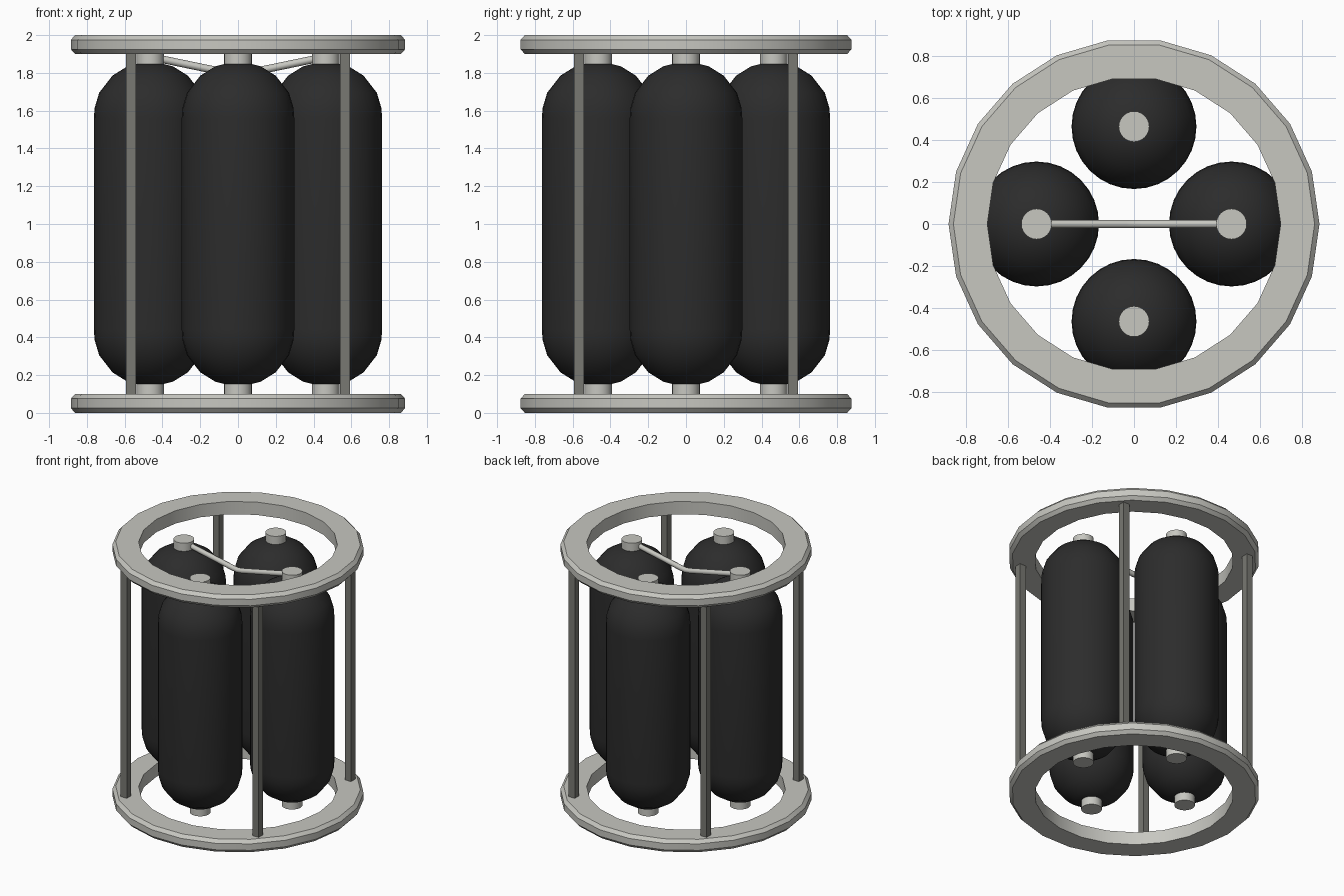
import bpy, bmesh, math

old = bpy.data.objects.get("Cube")
if old:
    bpy.data.objects.remove(old, do_unlink=True)


def material(name, rgb):
    m = bpy.data.materials.new(name)
    m.use_nodes = True
    m.diffuse_color = (*rgb, 1)
    m.node_tree.nodes["Principled BSDF"].inputs["Base Color"].default_value = (*rgb, 1)
    return m


LIGHT = material("light warm grey", (0.57, 0.57, 0.53))
DARK = material("dark warm grey", (0.19, 0.19, 0.17))
BLACK = material("tank black", (0.025, 0.025, 0.025))


def finish(name, bm, mat, loc=(0, 0, 0), smooth=True):
    bmesh.ops.recalc_face_normals(bm, faces=bm.faces[:])
    mesh = bpy.data.meshes.new(name)
    bm.to_mesh(mesh)
    bm.free()
    mesh.materials.append(mat)
    ob = bpy.data.objects.new(name, mesh)
    ob.location = loc
    bpy.context.collection.objects.link(ob)
    if smooth:
        bpy.ops.object.select_all(action='DESELECT')
        ob.select_set(True)
        bpy.context.view_layer.objects.active = ob
        bpy.ops.object.shade_smooth_by_angle(angle=math.radians(35))
    return ob


def lathe(name, profile, sides, mat, loc=(0, 0, 0), closed=False):
    """Revolve (radius, z) points around the vertical axis."""
    bm = bmesh.new()
    verts = [bm.verts.new((r, 0, z)) for r, z in profile]
    pairs = list(zip(verts, verts[1:]))
    if closed:
        pairs.append((verts[-1], verts[0]))
    edges = [bm.edges.new(p) for p in pairs]
    bmesh.ops.spin(bm, geom=verts + edges, axis=(0, 0, 1), cent=(0, 0, 0),
                   angle=math.tau, steps=sides, use_duplicate=False)
    bmesh.ops.remove_doubles(bm, verts=bm.verts[:], dist=0.0005)
    return finish(name, bm, mat, loc)


# End rings, with a chamfered outer rim
rim = [(0.70, 0), (0.862, 0), (0.885, 0.025), (0.885, 0.075), (0.862, 0.1), (0.70, 0.1)]
for name, z in (("bottom_ring", 0), ("top_ring", 1.9)):
    lathe(name, rim, 22, LIGHT, (0, 0, z), closed=True)

# Square posts between the rings
for sx, side in ((-1, "right"), (1, "left")):
    for sy, end in ((-1, "front"), (1, "back")):
        bm = bmesh.new()
        bmesh.ops.create_cube(bm, size=1)
        bmesh.ops.scale(bm, vec=(0.052, 0.052, 1.84), verts=bm.verts[:])
        finish(f"{end}_{side}_post", bm, DARK, (sx * 0.567, sy * 0.567, 1), smooth=False)

# Four round-ended tanks, each with a valve stub at both ends
dome = [(0.298, 0.56), (0.294, 0.615), (0.27, 0.695), (0.2, 0.785), (0.12, 0.835), (0.06, 0.85), (0, 0.852)]
tank = [(r, -z) for r, z in reversed(dome)] + dome
stub = [(0, -0.05), (0.073, -0.05), (0.073, 0.05), (0, 0.05)]
spots = {"right": (-1, 0), "left": (1, 0), "front": (0, -1), "back": (0, 1)}
for side, (dx, dy) in spots.items():
    x, y = dx * 0.465, dy * 0.465
    lathe(f"{side}_tank", tank, 32, BLACK, (x, y, 1))
    lathe(f"{side}_top_stub", stub, 24, LIGHT, (x, y, 1.86))
    lathe(f"{side}_bottom_stub", stub, 24, LIGHT, (x, y, 0.14))

# Bent pipe joining the left and right tanks
curve = bpy.data.curves.new("connecting_pipe", 'CURVE')
curve.dimensions = '3D'
curve.bevel_depth = 0.02
curve.bevel_resolution = 2
curve.use_fill_caps = True
path = [(-0.45, 1.882), (-0.04, 1.797), (0, 1.792), (0.04, 1.797), (0.45, 1.882)]
spline = curve.splines.new('POLY')
spline.points.add(len(path) - 1)
for p, (x, z) in zip(spline.points, path):
    p.co = (x, 0, z, 1)
curve.materials.append(LIGHT)
pipe = bpy.data.objects.new("connecting_pipe", curve)
bpy.context.collection.objects.link(pipe)
